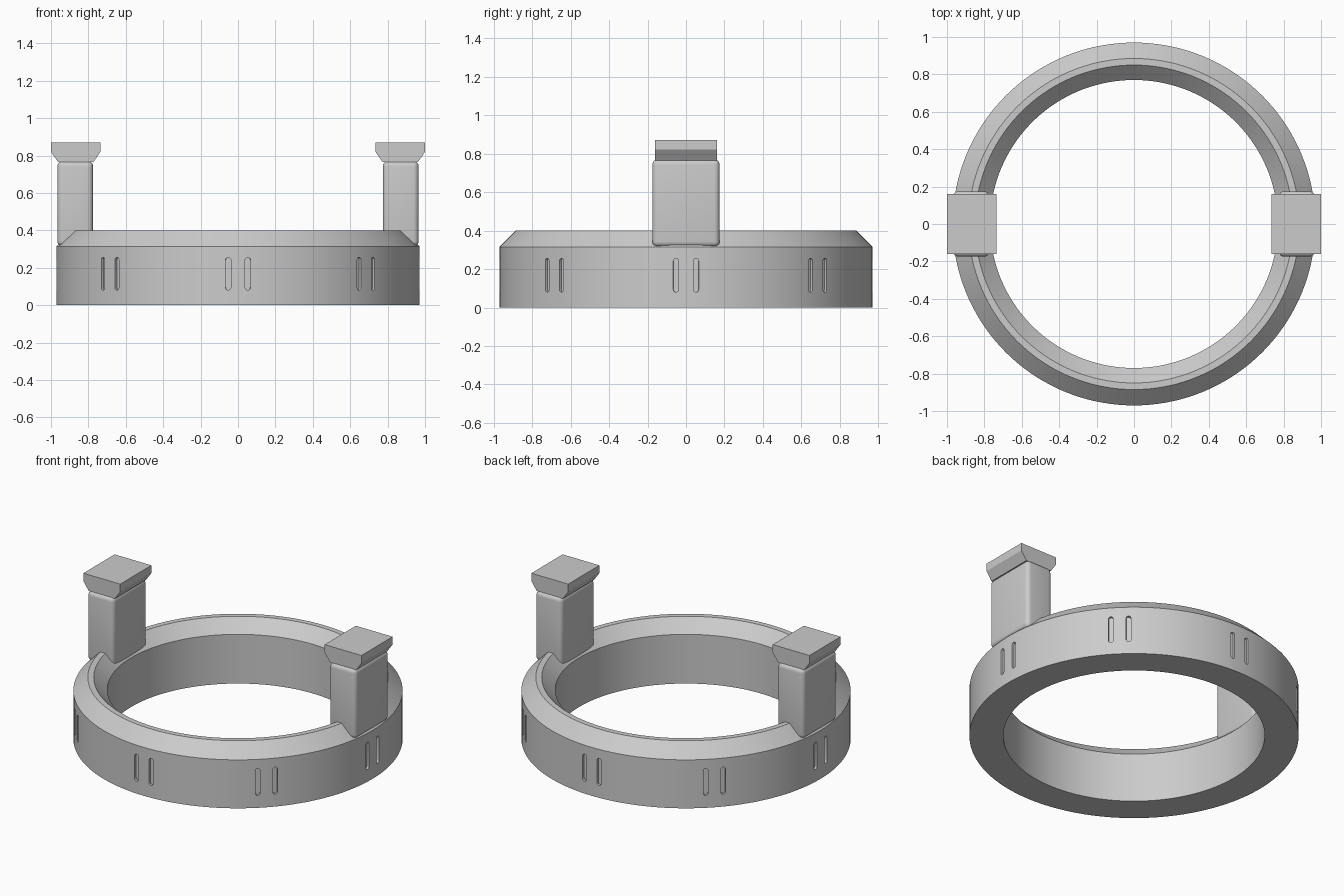
import bpy, bmesh, math
from mathutils import Matrix

if "Cube" in bpy.data.objects:
    bpy.data.objects.remove(bpy.data.objects["Cube"])

grey = bpy.data.materials.new("light grey")
grey.diffuse_color = (0.6, 0.6, 0.6, 1)
grey.use_nodes = True
grey.node_tree.nodes["Principled BSDF"].inputs["Base Color"].default_value = grey.diffuse_color


def make_object(name, bm):
    bmesh.ops.recalc_face_normals(bm, faces=bm.faces)
    mesh = bpy.data.meshes.new(name)
    bm.to_mesh(mesh)
    bm.free()
    mesh.materials.append(grey)
    obj = bpy.data.objects.new(name, mesh)
    bpy.context.collection.objects.link(obj)
    return obj


def activate(obj):
    bpy.ops.object.select_all(action='DESELECT')
    obj.select_set(True)
    bpy.context.view_layer.objects.active = obj


def smooth(obj):
    activate(obj)
    bpy.ops.object.shade_smooth_by_angle(angle=math.radians(30))


def extrude(bm, points, vector):
    face = bm.faces.new([bm.verts.new(p) for p in points])
    out = bmesh.ops.extrude_face_region(bm, geom=[face])
    verts = [v for v in out["geom"] if isinstance(v, bmesh.types.BMVert)]
    bmesh.ops.translate(bm, verts=verts, vec=vector)
    return list(face.verts) + verts


# Ring: chamfered cross-section turned around z
profile = [(0.77, 0), (0.97, 0), (0.97, 0.315), (0.885, 0.4),
           (0.85, 0.4), (0.77, 0.32)]
SEGMENTS = 144
bm = bmesh.new()
loops = []
for i in range(SEGMENTS):
    a = math.tau * i / SEGMENTS
    loops.append([bm.verts.new((r * math.cos(a), r * math.sin(a), z))
                  for r, z in profile])
for i in range(SEGMENTS):
    here, there = loops[i], loops[(i + 1) % SEGMENTS]
    for j in range(len(profile)):
        k = (j + 1) % len(profile)
        bm.faces.new((here[j], there[j], there[k], here[k]))
ring = make_object("ring", bm)

# Grooves: eight pairs of upright rounded slots cut in the outer wall
bm = bmesh.new()
R, LOW, HIGH = 0.014, 0.094, 0.242
slot = []
for i in range(9):
    a = math.pi * i / 8
    slot.append((R * math.cos(a), HIGH + R * math.sin(a)))
for i in range(9):
    a = math.pi + math.pi * i / 8
    slot.append((R * math.cos(a), LOW + R * math.sin(a)))
for pair in range(8):
    for side in (-1, 1):
        verts = extrude(bm, [(0.954, y, z) for y, z in slot], (0.06, 0, 0))
        angle = math.radians(45 * pair + 3.1 * side)
        bmesh.ops.rotate(bm, verts=verts, cent=(0, 0, 0),
                         matrix=Matrix.Rotation(angle, 3, 'Z'))
cutter = make_object("groove_cutter", bm)
cutter.hide_render = True
cut = ring.modifiers.new("grooves", 'BOOLEAN')
cut.operation = 'DIFFERENCE'
cut.solver = 'EXACT'
cut.object = cutter
activate(ring)
bpy.ops.object.modifier_apply(modifier=cut.name)
bpy.data.objects.remove(cutter)
smooth(ring)

for label, s in (("left", -1), ("right", 1)):
    # Post: rounded block rising out of the ring
    bm = bmesh.new()
    bmesh.ops.create_cube(bm, size=1)
    bmesh.ops.scale(bm, verts=bm.verts, vec=(0.191, 0.35, 0.455))
    bmesh.ops.translate(bm, verts=bm.verts, vec=(s * 0.8705, 0, 0.5425))
    bmesh.ops.bevel(bm, geom=bm.edges[:], offset=0.028, segments=5,
                    profile=0.5, affect='EDGES')
    smooth(make_object(label + "_post", bm))

    # Cap: flared slab on top of the post
    bm = bmesh.new()
    outline = [(0.773, 0.765), (0.962, 0.765), (1.0, 0.82),
               (1.0, 0.87), (0.735, 0.87), (0.735, 0.82)]
    extrude(bm, [(s * x, -0.16, z) for x, z in outline], (0, 0.32, 0))
    make_object(label + "_cap", bm)
